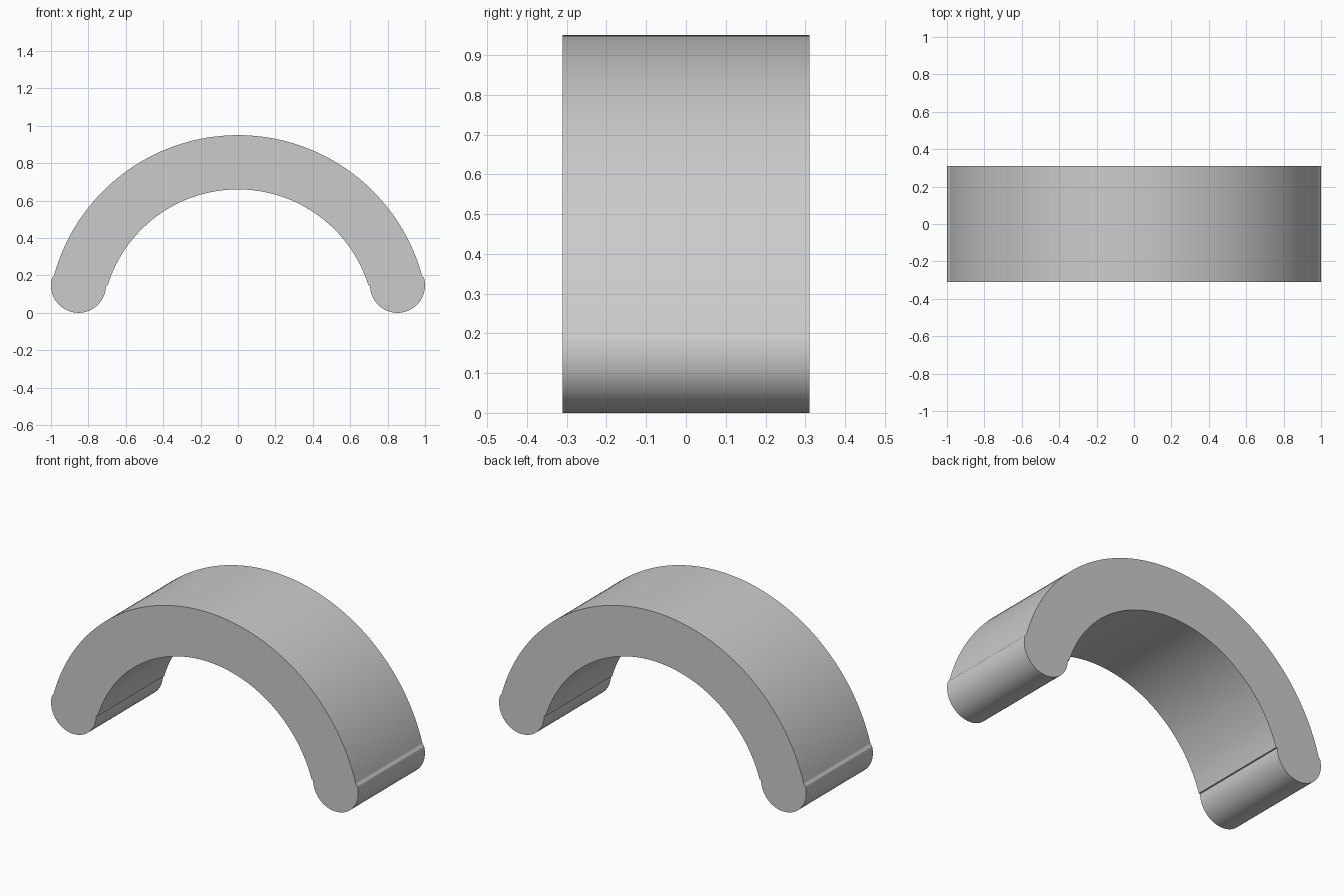
import bpy, bmesh
from math import sin, cos, asin, pi

cube = bpy.data.objects.get("Cube")
if cube:
    bpy.data.objects.remove(cube, do_unlink=True)

HALF_DEPTH = 0.31
ARC_Z, R_OUT, R_IN = -0.07, 1.02, 0.73   # centre height and radii of the arch
END_X, END_R = 0.853, 0.147              # rounded feet


def arc(cx, cz, r, a, b, n):
    """Points on a circle from angle a to b."""
    return [(cx + r * cos(a + (b - a) * i / n), cz + r * sin(a + (b - a) * i / n))
            for i in range(n + 1)]


# Half profile from the crown's outside, round the foot, to the crown's inside
join_z = 0.2
outer = arc(0, ARC_Z, R_OUT, pi / 2, asin((join_z - ARC_Z) / R_OUT), 40)
foot = arc(END_X, END_R, END_R, asin((join_z - END_R) / END_R), -pi, 32)
inner = arc(0, ARC_Z, R_IN, asin((END_R - ARC_Z) / R_IN), pi / 2, 40)
half = outer + foot[1:] + inner
profile = half + [(-x, z) for x, z in half[-2:0:-1]]

# Extrude the profile through the depth
bm = bmesh.new()
front = bm.faces.new([bm.verts.new((x, -HALF_DEPTH, z)) for x, z in profile])
back = bmesh.ops.extrude_face_region(bm, geom=[front], use_keep_orig=True)["geom"]
bmesh.ops.translate(bm, vec=(0, 2 * HALF_DEPTH, 0),
                    verts=[v for v in back if isinstance(v, bmesh.types.BMVert)])
bmesh.ops.recalc_face_normals(bm, faces=bm.faces)
mesh = bpy.data.meshes.new("arched_band")
bm.to_mesh(mesh)
bm.free()

# Plain grey material
grey = bpy.data.materials.new("light_grey")
grey.use_nodes = True
colour = (0.6, 0.6, 0.6, 1)
grey.diffuse_color = colour
grey.node_tree.nodes["Principled BSDF"].inputs["Base Color"].default_value = colour
mesh.materials.append(grey)

band = bpy.data.objects.new("arched_band", mesh)
bpy.context.collection.objects.link(band)
bpy.ops.object.select_all(action="DESELECT")
band.select_set(True)
bpy.context.view_layer.objects.active = band
bpy.ops.object.shade_smooth_by_angle(angle=pi / 9)
